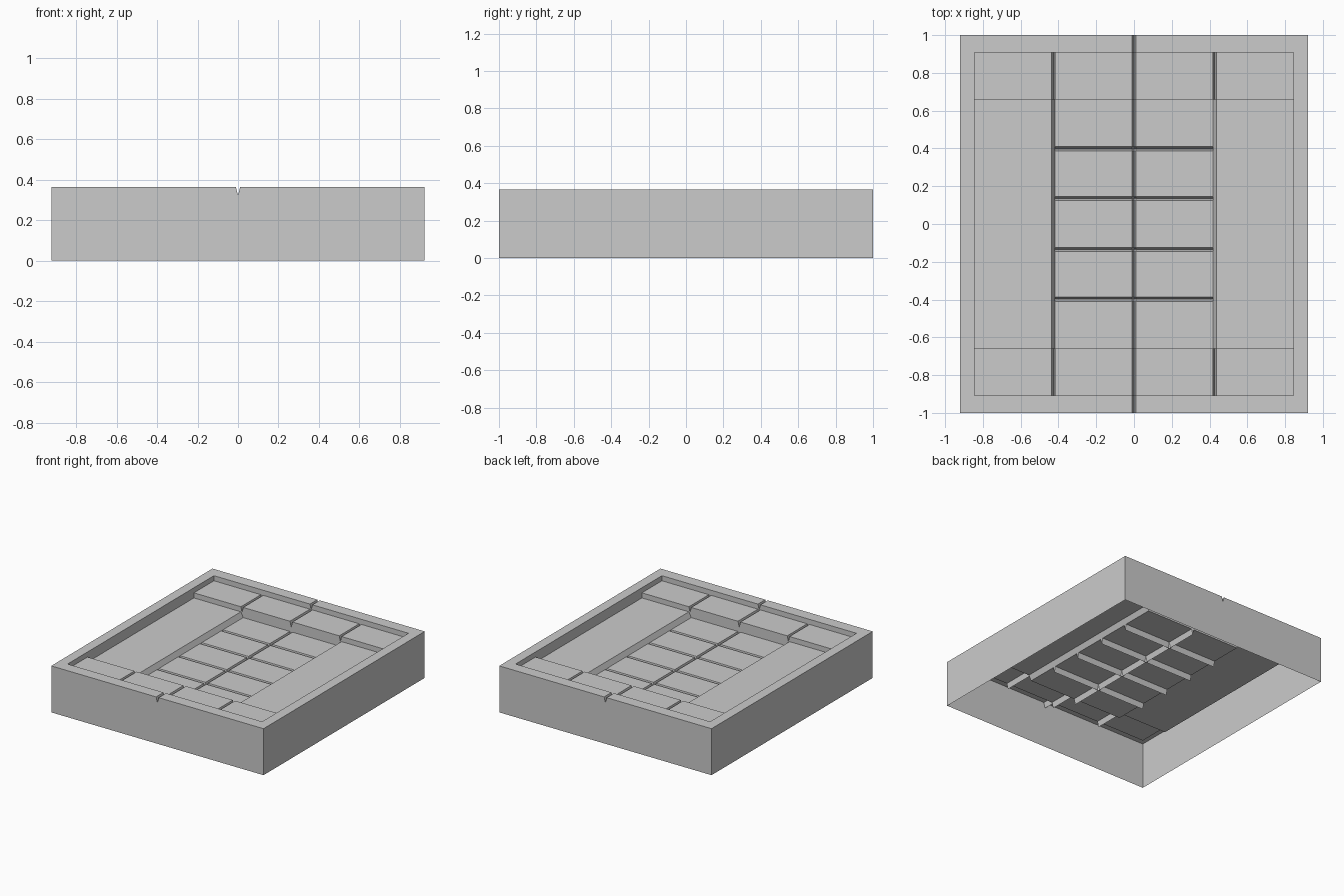
import bpy, bmesh

if "Cube" in bpy.data.objects:
    bpy.data.objects.remove(bpy.data.objects["Cube"])

# Levels: rim, end strips, side panels, centre floor; groove depth and half width
T, S, P, F = 0.365, 0.325, 0.285, 0.245
D, G = 0.043, 0.011
M = (F + P) / 2

# Half cross-section columns, from the centre line out to the outer wall
half_x = [0, G, .417, .417, .427, .437, .845, .845, .922, .922]
base = [0] * 10
rim = [T - D] + [T] * 8 + [0]
strip = [S - D, S, S, S, S - D, S, S, T, T, 0]
centre = [F - D, F, F, F, M, P, P, T, T, 0]
cross = [F - D, F - D, F - D, F, M, P, P, T, T, 0]

# Half set of cross-sections along y, from the middle out to the end wall
half_rows = []
for c in (.135, .398):
    half_rows += [(c - G, centre), (c, cross), (c + G, centre)]
half_rows += [(.66, centre), (.66, strip), (.908, strip), (.908, rim), (1, rim), (1, base)]


def mirrored(values, sign):
    """Mirror a half profile about its first point."""
    return [sign * v for v in values[:0:-1]] + list(values)


xs = mirrored(half_x, -1)
rows = [(-y, p) for y, p in reversed(half_rows)] + half_rows


def loft(name, xs, rows):
    """Skin cross-sections; coincident rows or columns become vertical walls."""
    bm = bmesh.new()
    grid = [[bm.verts.new((x, y, z)) for x, z in zip(xs, mirrored(p, 1))] for y, p in rows]
    for a, b in zip(grid, grid[1:]):
        for j in range(len(xs) - 1):
            bm.faces.new((a[j], a[j + 1], b[j + 1], b[j]))
    bmesh.ops.remove_doubles(bm, verts=bm.verts[:], dist=1e-5)
    bmesh.ops.dissolve_degenerate(bm, edges=bm.edges[:], dist=1e-5)
    bmesh.ops.dissolve_limit(bm, angle_limit=0.01, verts=bm.verts[:], edges=bm.edges[:])
    mesh = bpy.data.meshes.new(name)
    bm.to_mesh(mesh)
    bm.free()
    obj = bpy.data.objects.new(name, mesh)
    bpy.context.collection.objects.link(obj)
    return obj


# Open-bottomed tray: outer walls, rim, stepped panels and V grooves
loft("stepped_tray", xs, rows)
